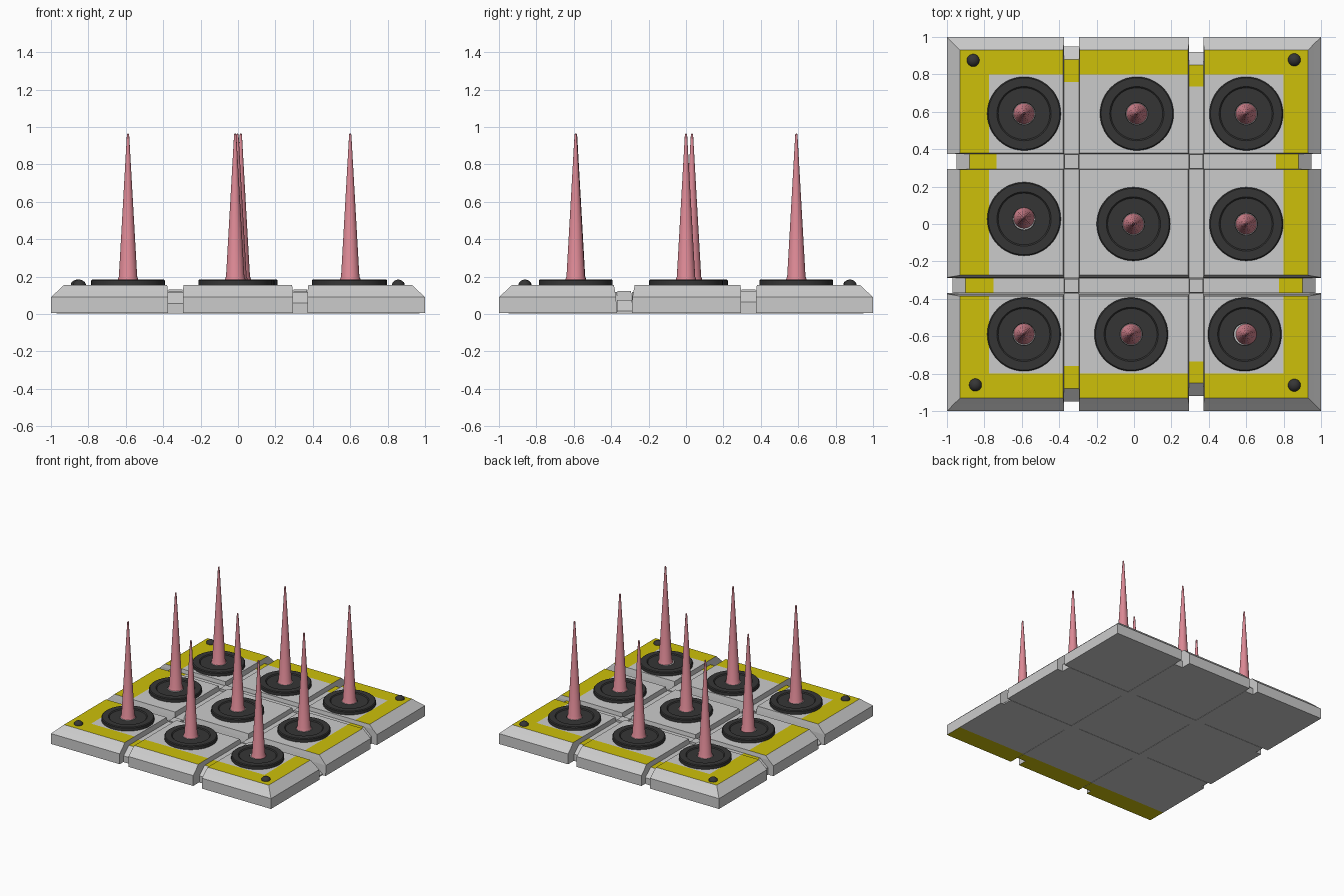
import bpy, bmesh, math

if "Cube" in bpy.data.objects:
    bpy.data.objects.remove(bpy.data.objects["Cube"])


def material(name, col):
    m = bpy.data.materials.new(name)
    m.diffuse_color = (*col, 1)
    m.use_nodes = True
    m.node_tree.nodes["Principled BSDF"].inputs["Base Color"].default_value = m.diffuse_color
    return m


GREY = material("concrete_grey", (0.54, 0.54, 0.54))
YELLOW = material("warning_yellow", (0.61, 0.53, 0.003))
DARK = material("dark_metal", (0.036, 0.036, 0.036))
PINK = material("spike_pink", (0.72, 0.25, 0.3))
PALE = material("pale_liner", (0.8, 0.8, 0.8))


def finish(name, bm, mats, loc=(0, 0, 0)):
    bmesh.ops.recalc_face_normals(bm, faces=bm.faces[:])
    me = bpy.data.meshes.new(name)
    bm.to_mesh(me)
    bm.free()
    ob = bpy.data.objects.new(name, me)
    ob.location = loc
    for m in mats:
        me.materials.append(m)
    bpy.context.collection.objects.link(ob)
    return ob


def slab(name, bounds, levels, s, bottom_band):
    """Loft rectangles upwards; levels = [(z, left, right, front, back insets)];
    the border of the top, s further in than usual, is painted yellow."""
    x0, x1, y0, y1 = bounds
    bm = bmesh.new()
    rings = []
    for z, l, r, f, b in levels:
        rings.append([bm.verts.new(p) for p in (
            (x0 + l, y0 + f, z), (x1 - r, y0 + f, z),
            (x1 - r, y1 - b, z), (x0 + l, y1 - b, z))])
    for a, b in zip(rings, rings[1:]):
        for k in range(4):
            n = (k + 1) % 4
            bm.faces.new((a[k], a[n], b[n], b[k]))
    bm.faces.new(rings[0][::-1])
    bm.faces.new(rings[-1])
    bm.normal_update()
    s *= 0.8
    xl, xr, yb = -0.775 + s, 0.8 - s, 0.8 - s
    cuts = [((xl, 0, 0), (1, 0, 0)), ((xr, 0, 0), (1, 0, 0)),
            ((0, yb, 0), (0, 1, 0)), ((0, -yb, 0), (0, 1, 0))]
    for want, planes in ((1, cuts), (-1, [((0, -0.85, 0), (0, 1, 0))])):
        for co, no in planes:
            fs = [f for f in bm.faces if f.normal.z * want > 0.95]
            geom = fs + list({e for f in fs for e in f.edges}) + list({v for f in fs for v in f.verts})
            bmesh.ops.bisect_plane(bm, geom=geom, plane_co=co, plane_no=no, dist=1e-5)
            bm.normal_update()
    for f in bm.faces:
        c = f.calc_center_median()
        if f.normal.z > 0.95 and (c.x < xl or c.x > xr or abs(c.y) > yb):
            f.material_index = 1
        if bottom_band and f.normal.z < -0.95 and c.y < -0.85:
            f.material_index = 1
    finish(name, bm, [GREY, YELLOW])


# Base: 5 x 5 cells alternating big tiles and sunken channel pieces
XS = [-1, -0.375, -0.295, 0.293, 0.372, 1]
YS = [-1, -0.37, -0.29, 0.295, 0.375, 1]
CHANNEL_X = {1: (0.05, 0.115), 3: (0.08, 0.118)}   # column: (end inset, top height)
CHANNEL_Y = {1: (0.03, 0.075), 3: (0.05, 0.123)}
for i in range(5):
    for j in range(5):
        b = [XS[i], XS[i + 1], YS[j], YS[j + 1]]
        outer = (i == 0, i == 4, j == 0, j == 4)
        if i % 2 and j % 2:
            # crossing block
            top = 0.132 if j == 3 else 0.122
            slab(f"crossing_block_{i}{j}", b, [(0.003, 0, 0, 0, 0), (top, 0.003, 0.003, 0.003, 0.003)], 0, False)
        elif i % 2 or j % 2:
            # channel strip
            s, top = CHANNEL_X[i] if i % 2 else CHANNEL_Y[j]
            e = [s if o else 0 for o in outer]
            c = [s + 0.07 if o else 0 for o in outer]
            slab(f"channel_strip_{i}{j}", b, [(0.003, *e), (top - 0.06, *e), (top, *c)], s, True)
        else:
            # tile with chamfered outer rim and slightly eased inner edges
            wide = (False, False, j == 2, j == 0)
            levels = [(0.005, 0, 0, 0, 0)]
            for z, o_in, w_in, n_in in ((0.09, 0, 0.004, 0), (0.125, 0.038, 0.01, 0),
                                        (0.155, 0.07, 0.016, 0.004)):
                levels.append((z, *[o_in if o else w_in if w else n_in
                                    for o, w in zip(outer, wide)]))
            slab(f"tile_{i}{j}", b, levels, 0, True)


def lathe(name, profile, n, loc, mat, smooth=35):
    bm = bmesh.new()
    rings = [[bm.verts.new((r * math.cos(2 * math.pi * k / n),
                            r * math.sin(2 * math.pi * k / n), z)) for k in range(n)]
             for r, z in profile]
    for a, b in zip(rings, rings[1:]):
        for k in range(n):
            m = (k + 1) % n
            bm.faces.new((a[k], a[m], b[m], b[k]))
    bm.faces.new(rings[0][::-1])
    bm.faces.new(rings[-1])
    ob = finish(name, bm, [mat], loc)
    bpy.ops.object.select_all(action='DESELECT')
    ob.select_set(True)
    bpy.context.view_layer.objects.active = ob
    bpy.ops.object.shade_smooth_by_angle(angle=math.radians(smooth))
    return ob


# Spikes with round dark sockets: (socket x, socket y, spike x, spike y)
SPOTS = [(-0.588, 0.59, -0.588, 0.59), (0.015, 0.59, 0.015, 0.59), (0.6, 0.59, 0.6, 0.59),
         (-0.588, 0.027, -0.588, 0.032), (-0.003, 0, -0.003, 0), (0.6, 0, 0.6, 0),
         (-0.588, -0.59, -0.588, -0.588), (-0.015, -0.59, -0.015, -0.59),
         (0.592, -0.59, 0.6, -0.59)]
for k, (dx, dy, sx, sy) in enumerate(SPOTS):
    lathe(f"socket_{k}", [(0.197, 0.15), (0.197, 0.179), (0.191, 0.185), (0.145, 0.185),
                          (0.138, 0.178), (0.06, 0.178), (0.058, 0.175)], 48, (dx, dy, 0), DARK)
    lathe(f"socket_liner_{k}", [(0.058, 0.17), (0.058, 0.179)], 32, (dx, dy, 0), PALE)
    lathe(f"spike_{k}", [(0.056, 0.175), (0.054, 0.188), (0.049, 0.2), (0.006, 0.96), (0.002, 0.965)],
          24, (sx, sy, 0), PINK)

# Corner bolts
for k, (x, y) in enumerate([(-0.86, 0.875), (0.857, 0.878), (-0.848, -0.86), (0.857, -0.862)]):
    lathe(f"corner_bolt_{k}", [(0.034, 0.15), (0.034, 0.16), (0.029, 0.17), (0.018, 0.179),
                               (0.006, 0.183)], 16, (x, y, 0), DARK, 60)
